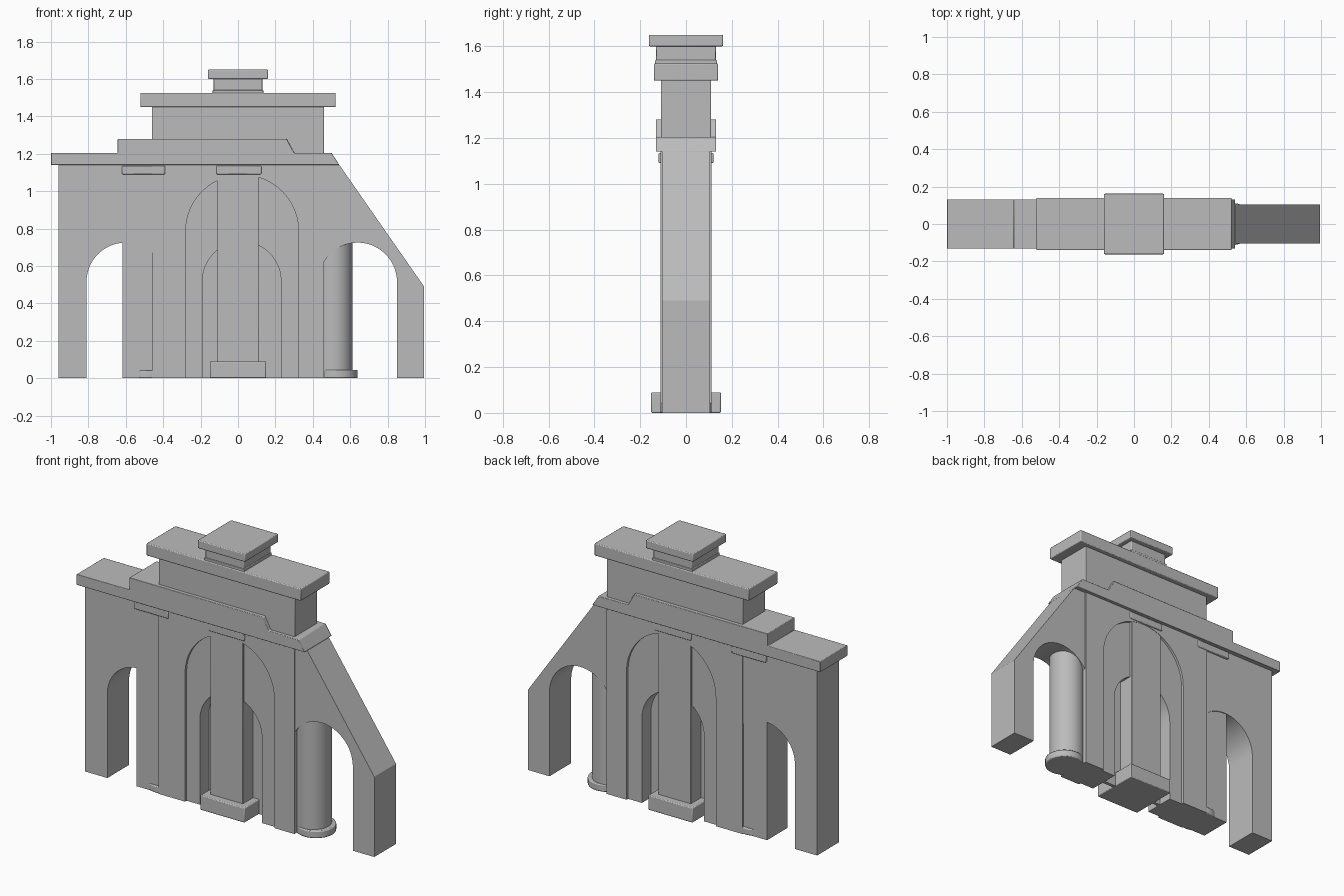
import bpy, bmesh
from math import cos, sin, radians

cube = bpy.data.objects.get("Cube")
if cube:
    bpy.data.objects.remove(cube, do_unlink=True)

stone = bpy.data.materials.new("grey stone")
stone.use_nodes = True
GREY = (0.5, 0.5, 0.5, 1)
stone.diffuse_color = GREY
stone.node_tree.nodes["Principled BSDF"].inputs["Base Color"].default_value = GREY


def finish(name, bm, bevel=0.0):
    bmesh.ops.recalc_face_normals(bm, faces=bm.faces)
    mesh = bpy.data.meshes.new(name)
    bm.to_mesh(mesh)
    bm.free()
    obj = bpy.data.objects.new(name, mesh)
    bpy.context.collection.objects.link(obj)
    mesh.materials.append(stone)
    if bevel:
        mod = obj.modifiers.new("worn edges", "BEVEL")
        mod.width = bevel
        mod.segments = 2
        mod.limit_method = "ANGLE"
    bpy.ops.object.select_all(action="DESELECT")
    obj.select_set(True)
    bpy.context.view_layer.objects.active = obj
    bpy.ops.object.shade_smooth_by_angle(angle=radians(30))
    return obj


def slab(name, outline, half_depth, bevel=0.0):
    """Extrude an x-z outline evenly to both sides of y = 0."""
    bm = bmesh.new()
    face = bm.faces.new([bm.verts.new((x, -half_depth, z)) for x, z in outline])
    new = bmesh.ops.extrude_face_region(bm, geom=[face])["geom"]
    bmesh.ops.translate(bm, vec=(0, 2 * half_depth, 0),
                        verts=[v for v in new if isinstance(v, bmesh.types.BMVert)])
    return finish(name, bm, bevel)


def block(name, x0, x1, z0, z1, half_depth, bevel=0.005):
    return slab(name, [(x0, z0), (x1, z0), (x1, z1), (x0, z1)], half_depth, bevel)


def drum(name, x, radius, z0, z1, bevel=0.0):
    bm = bmesh.new()
    bmesh.ops.create_cone(bm, cap_ends=True, segments=40, radius1=radius,
                          radius2=radius, depth=z1 - z0)
    bmesh.ops.translate(bm, vec=(x, 0, (z0 + z1) / 2), verts=bm.verts)
    return finish(name, bm, bevel)


def arc(cx, cz, r, start=180, end=0, steps=24):
    angles = [radians(start + (end - start) * i / steps) for i in range(steps + 1)]
    return [(cx + r * cos(a), cz + r * sin(a)) for a in angles]


def arched_wall(name, half_width, top, cx, spring, r, half_depth):
    outline = [(-half_width, 0), (cx - r, 0)] + arc(cx, spring, r)
    outline += [(cx + r, 0), (half_width, 0), (half_width, top), (-half_width, top)]
    return slab(name, outline, half_depth)


# Central bay: stepped arches around a thin core
TOP = 1.14
arched_wall("central_wall", 0.46, TOP, 0.022, 0.785, 0.302, 0.112)
arched_wall("recessed_arch", 0.44, 1.12, 0.02, 0.52, 0.21, 0.097)
block("niche_back", -0.3, 0.3, 0, 0.8, 0.01, 0)

# Side wings, the right one broken along a slope
SPRING, R = 0.515, 0.21
slab("right_wing", [(-0.96, 0), (-0.81, 0)] + arc(-0.6, SPRING, R, 180, 48.2)
     + [(-0.46, TOP), (-0.96, TOP)], 0.105)
slab("left_wing", [(0.46, TOP)] + arc(0.64, SPRING, R, 149, 0)
     + [(0.85, 0), (0.995, 0), (0.995, 0.49), (0.542, TOP)], 0.105)

# Piers beside the wing openings
block("right_pier", -0.618, -0.45, 0, 1.0, 0.1, 0)
drum("right_pier_base", -0.478, 0.112, 0, 0.042, 0.006)
drum("left_column", 0.51, 0.102, 0, 0.8)
drum("left_column_base", 0.528, 0.112, 0, 0.045, 0.006)

# Central pillar
block("pillar_plinth", -0.15, 0.15, 0, 0.09, 0.152)
block("pillar_shaft", -0.11, 0.11, 0.05, 1.12, 0.11, 0.003)
block("pillar_capital", -0.115, 0.125, 1.09, 1.135, 0.12)
block("side_capital", -0.62, -0.39, 1.09, 1.135, 0.12)

# Cornice with raised middle and broken left end
slab("cornice", [(-1, 1.14), (0.542, 1.14), (0.5, 1.205), (0.3, 1.205), (0.26, 1.28),
                 (-0.643, 1.28), (-0.643, 1.205), (-1, 1.205)], 0.132, 0.003)

# Attic and crowning blocks
block("attic", -0.46, 0.46, 1.13, 1.46, 0.11)
block("attic_slab", -0.522, 0.522, 1.45, 1.525, 0.14)
block("crown_foot", -0.135, 0.135, 1.52, 1.54, 0.135, 0.003)
block("crown_neck", -0.13, 0.13, 1.53, 1.605, 0.13)
block("crown_cap", -0.16, 0.16, 1.6, 1.65, 0.162)
